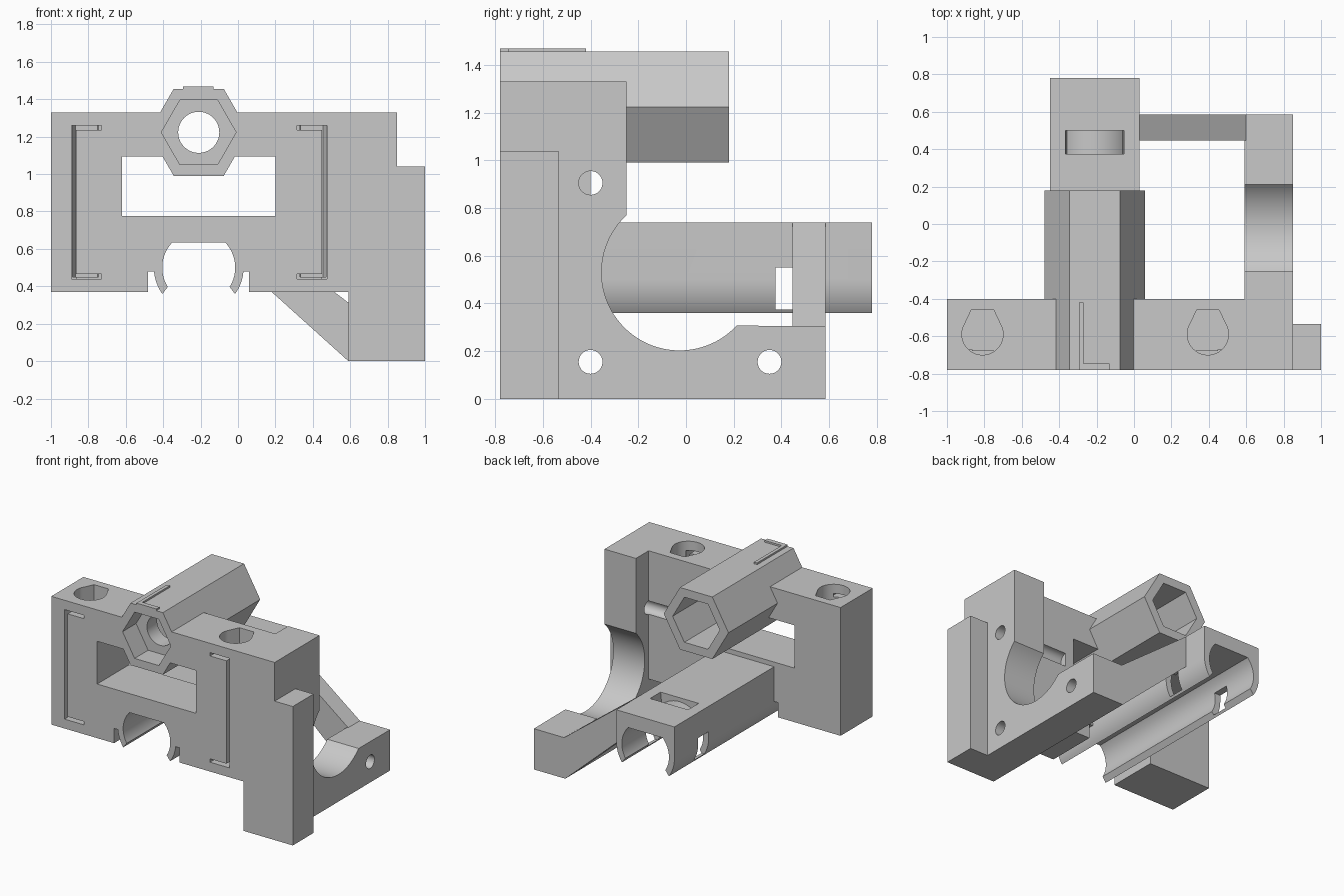
import bpy, bmesh, math
from mathutils import Vector

if "Cube" in bpy.data.objects:
    bpy.data.objects.remove(bpy.data.objects["Cube"])

grey = bpy.data.materials.new("light_grey")
grey.diffuse_color = (0.58, 0.58, 0.58, 1)
grey.use_nodes = True
grey.node_tree.nodes["Principled BSDF"].inputs["Base Color"].default_value = grey.diffuse_color


def prism(name, pts, axis, lo, hi):
    """Extrude a 2D outline along an axis: x takes (y,z), y takes (x,z), z takes (x,y)."""
    def place(a, b, t):
        return {"x": (t, a, b), "y": (a, t, b), "z": (a, b, t)}[axis]
    bm = bmesh.new()
    base = bm.faces.new([bm.verts.new(place(a, b, lo)) for a, b in pts])
    out = bmesh.ops.extrude_face_region(bm, geom=[base])
    shift = Vector(place(0, 0, hi - lo))
    bmesh.ops.translate(bm, vec=shift, verts=[v for v in out["geom"] if isinstance(v, bmesh.types.BMVert)])
    bmesh.ops.recalc_face_normals(bm, faces=bm.faces)
    me = bpy.data.meshes.new(name)
    bm.to_mesh(me)
    bm.free()
    me.materials.append(grey)
    ob = bpy.data.objects.new(name, me)
    bpy.context.collection.objects.link(ob)
    return ob


def box(name, x0, x1, y0, y1, z0, z1):
    return prism(name, [(x0, z0), (x1, z0), (x1, z1), (x0, z1)], "y", y0, y1)


def arc(cx, cy, r, a0, a1, n):
    return [(cx + r * math.cos(math.radians(a0 + (a1 - a0) * i / n)),
             cy + r * math.sin(math.radians(a0 + (a1 - a0) * i / n))) for i in range(n + 1)]


def circle(cx, cy, r, n=40):
    return arc(cx, cy, r, 0, 360, n)[:-1]


def combine(target, other, op):
    """Apply one boolean and remove the helper."""
    mod = target.modifiers.new(op, "BOOLEAN")
    mod.operation, mod.object, mod.solver = op, other, "EXACT"
    dg = bpy.context.evaluated_depsgraph_get()
    me = bpy.data.meshes.new_from_object(target.evaluated_get(dg))
    target.modifiers.clear()
    target.data = me
    bpy.data.objects.remove(other)


def cut(ob):
    combine(body, ob, "DIFFERENCE")


def add(ob):
    combine(body, ob, "UNION")


CX = -0.21            # shared centre line of bearing holder and hex tube
BZ = 0.50             # bearing axis height
HZ = 1.223            # hex axis height
F, B = -0.78, 0.78    # front and back

# Main block with window and clearance for the bearing clip
body = box("carriage_body", -1, 0.7, F, -0.40, 0.37, 1.33)
cut(box("window", -0.62, 0.20, F - 0.1, -0.3, 0.775, 1.095))
cut(box("clip_gap", -0.48, 0.06, F - 0.1, -0.3, 0.3, 0.48))
bore = arc(CX, BZ, 0.195, -32, 43, 24) + arc(CX, BZ, 0.195, 137, 212, 24)
cut(prism("bore", bore, "y", F - 0.1, -0.3))

# Motor plate with round cut-out, plus the front step
plate = [(F, 0), (0.585, 0), (0.585, 0.305)] + arc(-0.027, 0.53, 0.327, -43, -227, 48) + [(-0.25, 1.33), (F, 1.33)]
add(prism("motor_plate", plate, "x", 0.59, 0.85))
add(box("front_step", 0.59, 1.0, F, -0.535, 0, 1.04))

# Bearing holder: open channel with two gripping arms
outer_r = arc(CX, BZ, 0.24, -36, 0, 12)
outer_l = arc(CX, BZ, 0.24, 180, 216, 12)
inner = arc(CX, BZ, 0.195, 212, 137, 24) + arc(CX, BZ, 0.195, 43, -32, 24)
holder = outer_r + [(CX + 0.24, 0.74), (CX - 0.24, 0.74)] + outer_l + inner
add(prism("bearing_holder", holder, "y", F, B))

# Tie channel: curved pocket on top and slots at the sides
cut(prism("tie_pocket", arc(CX, BZ, 0.21, 45, 135, 20) + arc(CX, BZ, 0.30, 122, 58, 20), "y", 0.375, 0.50))
for s in (-1, 1):
    xs = sorted((CX + s * 0.14, CX + s * 0.27))
    cut(box("tie_slot", xs[0], xs[1], 0.375, 0.50, 0.375, 0.55))

# Diagonal brace between holder and motor plate
brace = [(0.01, 0.74), (0.03, 0.74), (0.60, 0.305), (0.60, 0), (0.59, 0), (0.03, 0.505), (0.01, 0.505)]
add(prism("diagonal_brace", brace, "y", 0.447, 0.585))

# Hexagonal nut tube, recessed from both ends around a drilled wall
add(prism("hex_tube", circle(CX, HZ, 0.268, 6), "y", F, 0.18))
cut(prism("front_recess", circle(CX, HZ, 0.20, 6), "y", F - 0.1, -0.62))
cut(prism("back_recess", circle(CX, HZ, 0.195, 6), "y", -0.50, 0.3))
cut(prism("screw_hole", circle(CX, HZ, 0.11), "y", -0.7, -0.4))

# Rod sockets (blind teardrop holes) and C-shaped front slits
for cx, side in ((-0.81, -1), (0.395, 1)):
    tear = arc(cx, -0.59, 0.11, 150, 390, 36) + [(cx + 0.06, -0.46), (cx - 0.06, -0.46)]
    cut(prism("rod_socket", tear, "z", 0.45, 1.5))
    xs = sorted((cx + side * 0.055, cx + side * 0.08))
    cut(box("slit", xs[0], xs[1], F - 0.1, -0.67, 0.44, 1.26))
    for z in (0.44, 1.235):
        cut(box("slit", cx - 0.08, cx + 0.08, F - 0.1, -0.68, z, z + 0.025))

# Motor bolt holes
for y, z, x0 in ((-0.40, 0.905, 0.27), (-0.40, 0.155, 0.4), (0.35, 0.155, 0.4)):
    cut(prism("bolt_hole", circle(y, z, 0.05, 28), "x", x0, 1.2))

# Thin raised L-shaped rib on top of the hex tube
top = HZ + 0.268 * math.sin(math.radians(60))
rib = [(-0.295, F), (-0.13, F), (-0.13, -0.745), (-0.27, -0.745), (-0.27, -0.42), (-0.295, -0.42)]
prism("raised_rib", rib, "z", top - 0.003, 1.468)

# Smooth the curved walls and keep hard edges
bpy.ops.object.select_all(action="DESELECT")
body.select_set(True)
bpy.context.view_layer.objects.active = body
bpy.ops.object.shade_smooth_by_angle(angle=math.radians(25))
